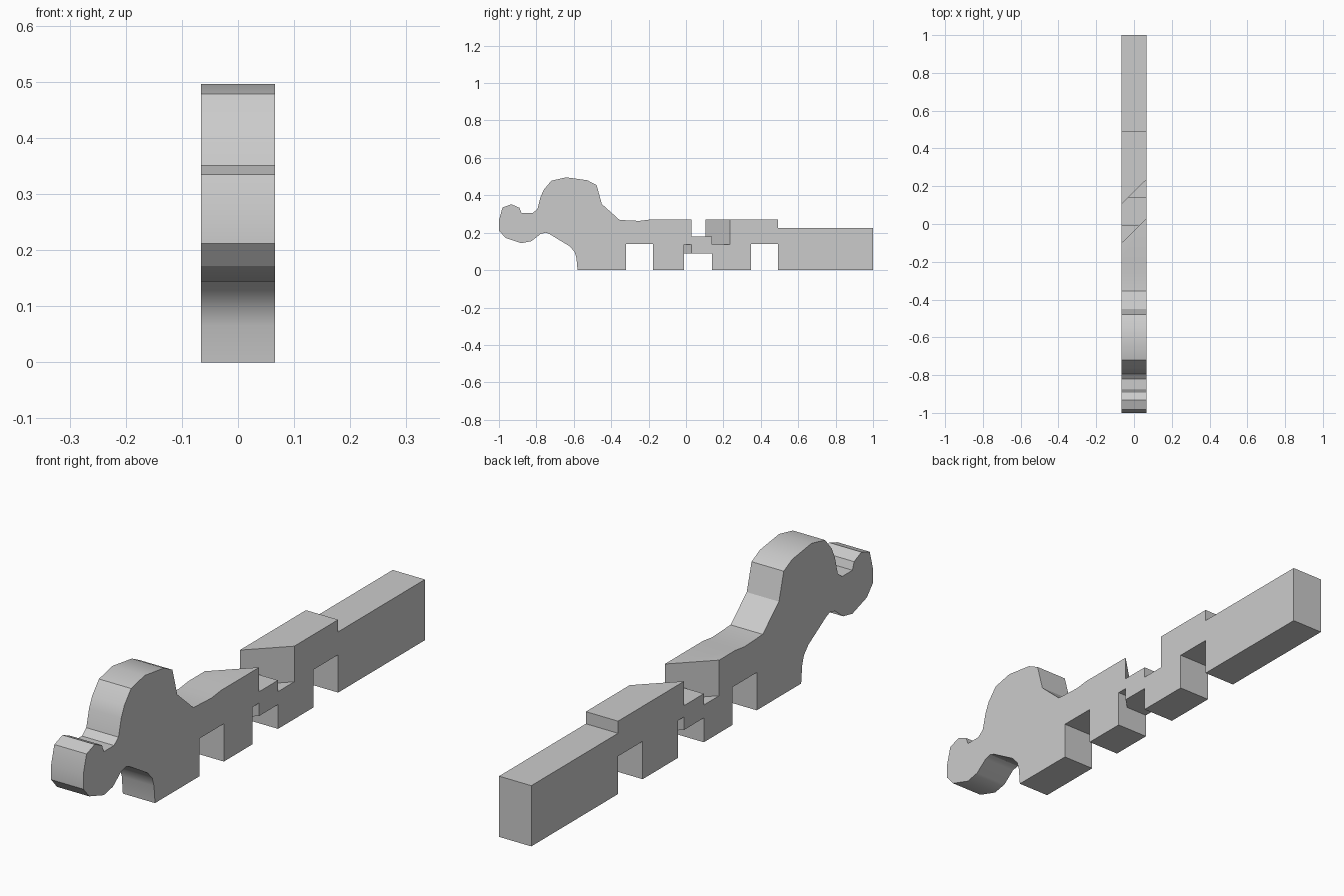
import bpy
import bmesh

cube = bpy.data.objects.get("Cube")
if cube:
    bpy.data.objects.remove(cube)

HALF = 0.066      # half thickness of the blank
STEP = 0.138      # height of the lap joint shelves
TOP = 0.27        # top of the stem

grey = bpy.data.materials.new("plain_grey")
grey.use_nodes = True
grey.diffuse_color = (0.6, 0.6, 0.6, 1)
grey.node_tree.nodes["Principled BSDF"].inputs["Base Color"].default_value = (0.6, 0.6, 0.6, 1)


def prism(name, base, offset):
    """Extrude a closed outline along an offset into a solid."""
    bm = bmesh.new()
    face = bm.faces.new([bm.verts.new(p) for p in base])
    result = bmesh.ops.extrude_face_region(bm, geom=[face], use_keep_orig=True)
    moved = [g for g in result["geom"] if isinstance(g, bmesh.types.BMVert)]
    bmesh.ops.translate(bm, verts=moved, vec=offset)
    bmesh.ops.recalc_face_normals(bm, faces=bm.faces)
    mesh = bpy.data.meshes.new(name)
    bm.to_mesh(mesh)
    bm.free()
    mesh.materials.append(grey)
    obj = bpy.data.objects.new(name, mesh)
    bpy.context.collection.objects.link(obj)
    return obj


def side_prism(name, outline):
    return prism(name, [(-HALF, y, z) for y, z in outline], (2 * HALF, 0, 0))


def plan_prism(name, outline, low, high):
    return prism(name, [(x, y, low) for x, y in outline], (0, 0, high - low))


def select(obj):
    bpy.ops.object.select_all(action="DESELECT")
    bpy.context.view_layer.objects.active = obj
    obj.select_set(True)


def cut(obj, cutter):
    """Subtract a cutter from a part and discard the cutter."""
    cutter.hide_render = True
    mod = obj.modifiers.new("diagonal_cut", "BOOLEAN")
    mod.operation = "DIFFERENCE"
    mod.solver = "EXACT"
    mod.object = cutter
    select(obj)
    bpy.ops.object.modifier_apply(modifier=mod.name)
    bpy.data.objects.remove(cutter)


# Rounded head, small knob and front half of the notched stem
knob = [(-.82, .305), (-.88, .305), (-.89, .333), (-.933, .352), (-.981, .335),
        (-1, .267), (-1, .212), (-.965, .172), (-.88, .144), (-.826, .155)]
head_top = [(-.195, TOP), (-.25, .263), (-.355, .268), (-.45, .353), (-.478, .455),
            (-.527, .48), (-.64, .496), (-.72, .478), (-.76, .43), (-.778, .39), (-.794, .326)]
throat = [(-.778, .193), (-.75, .2), (-.73, .193), (-.676, .16), (-.623, .128),
          (-.596, .098), (-.586, .066), (-.58, 0)]
front_stem = [(-.32, 0), (-.32, .14), (-.177, .14), (-.177, 0), (-.01, 0),
              (-.01, STEP), (.03, STEP), (.03, TOP)]
front = side_prism("head_and_front_stem", head_top + knob + throat + front_stem)

# Rear half of the stem with its notch and lower tail
rear = side_prism("rear_stem_and_tail", [
    (.14, 0), (.348, 0), (.348, .14), (.492, .14), (.492, 0), (1, 0),
    (1, .225), (.492, .225), (.492, TOP), (.105, TOP), (.105, STEP), (.14, STEP)])

# Slanted shoulders on both sides of the gap, oversized past the edges
E = 0.03
slant = [(-HALF - E, -.1 - E), (HALF + E, .03 + E)]
cut(front, plan_prism("front_cutter", slant + [(-HALF - E, .03 + E)], STEP, TOP + E))
slant = [(-HALF - E, .105 - E), (HALF + E, .235 + E)]
cut(rear, plan_prism("rear_cutter", slant + [(HALF + E, .105 - E)], STEP, TOP + E))

# Thin bridge joining the halves
bridge = plan_prism("joining_bridge", [
    (-HALF, -.01), (.025, -.01), (HALF, .03), (HALF, .14), (-.031, .14), (-HALF, .105)],
    .09, .18)

for part in (front, rear, bridge):
    select(part)
    bpy.ops.object.shade_smooth_by_angle(angle=0.52)
